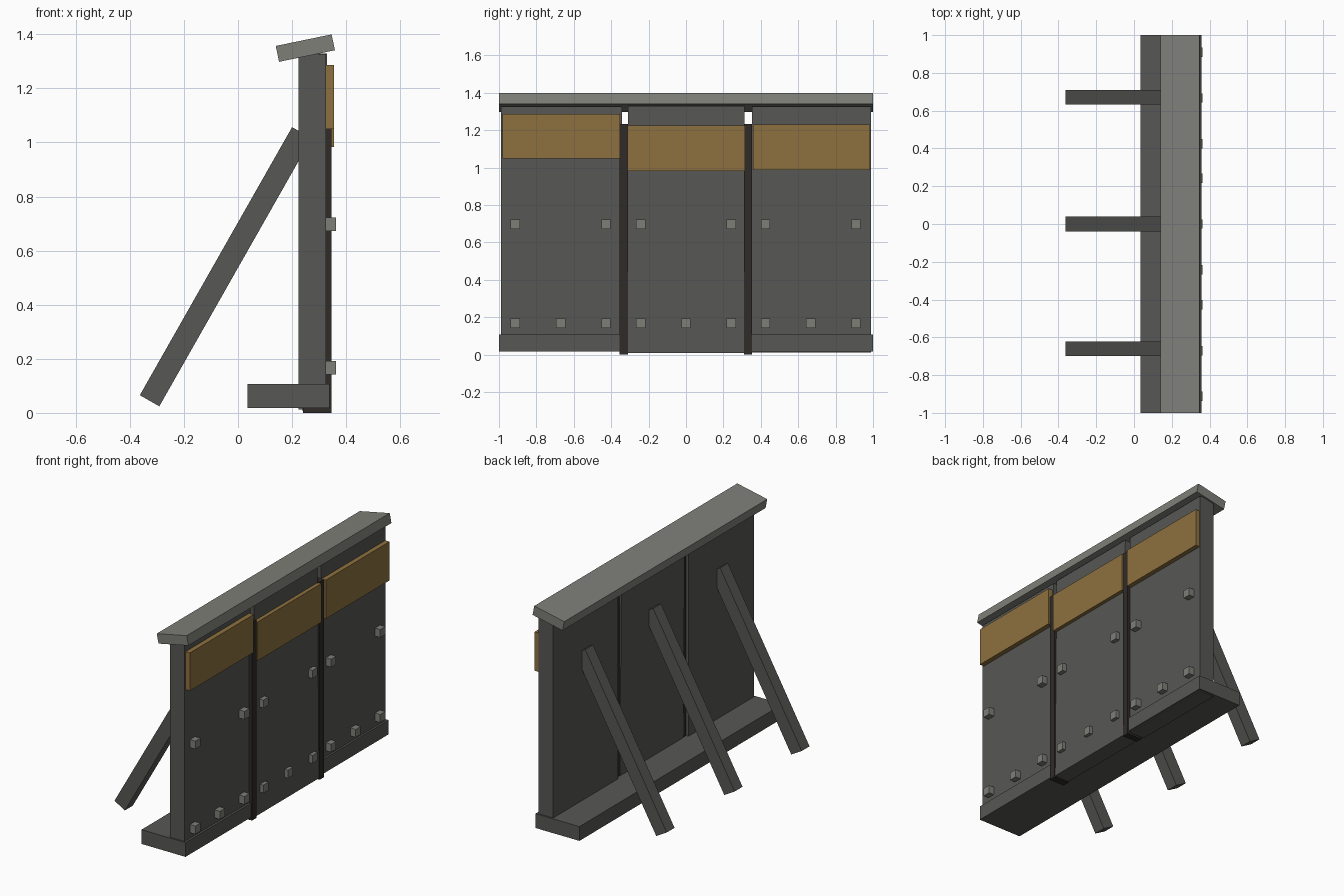
import bpy, math

if "Cube" in bpy.data.objects:
    bpy.data.objects.remove(bpy.data.objects["Cube"])


def mat(name, rgb):
    m = bpy.data.materials.new(name)
    m.diffuse_color = (*rgb, 1)
    m.use_nodes = True
    m.node_tree.nodes["Principled BSDF"].inputs["Base Color"].default_value = m.diffuse_color
    return m


DARK = mat("dark_metal", (0.095, 0.095, 0.09))
LIGHT = mat("light_metal", (0.21, 0.21, 0.19))
STRIP = mat("seam_brown", (0.03, 0.024, 0.022))
OCHRE = mat("ochre_paint", (0.27, 0.165, 0.05))


def box(name, x, y, z, material, tilt=0):
    """Box from (min, max) ranges, tilted about its own y axis in degrees."""
    bpy.ops.mesh.primitive_cube_add(
        size=1, location=[(a + b) / 2 for a, b in (x, y, z)],
        rotation=(0, math.radians(tilt), 0))
    ob = bpy.context.object
    ob.name = name
    ob.scale = [b - a for a, b in (x, y, z)]
    ob.data.materials.append(material)
    return ob


def around(c, size):
    return (c - size / 2, c + size / 2)


# Base sill and tilted top cap
box("base_sill", (0.035, 0.338), (-1, 1), (0.018, 0.107), DARK)
box("top_cap", around(0.249, 0.211), (-1, 1), around(1.349, 0.06), LIGHT, -11.7)

# Wall panels (the middle one leans slightly) and their painted boards
panels = [((-0.99, -0.343), (0.223, 0.325), 0.02, 0.0, (1.05, 1.287)),
          ((-0.311, 0.313), (0.232, 0.335), 0.008, -0.5, (0.983, 1.225)),
          ((0.353, 0.99), (0.223, 0.326), 0.012, 0.0, (0.988, 1.23))]
for i, (y, x, z0, tilt, bz) in enumerate(panels):
    box(f"wall_panel_{i}", x, y, (z0, 1.328), DARK, tilt)
    box(f"painted_board_{i}", (0.31, 0.355), around(sum(y) / 2, 0.627), bz, OCHRE)

# Dark seam strips between the panels
for y in ((-0.355, -0.311), (0.311, 0.354)):
    box("seam_strip", (0.24, 0.345), y, (0, 1.233), STRIP)

# Square bolts: three low and two high on every panel
for c in (-0.67, 0, 0.667):
    for dy, z in ((-0.242, 0.167), (0, 0.167), (0.242, 0.167),
                  (-0.242, 0.697), (0.242, 0.697)):
        box("bolt", (0.312, 0.362), around(c + dy, 0.05), around(z, 0.05), LIGHT)

# Slanted rear braces
for c in (-0.66, 0, 0.67):
    box("rear_brace", around(-0.0455, 1.14), around(c, 0.077),
        around(0.5405, 0.083), DARK, -60.4)
